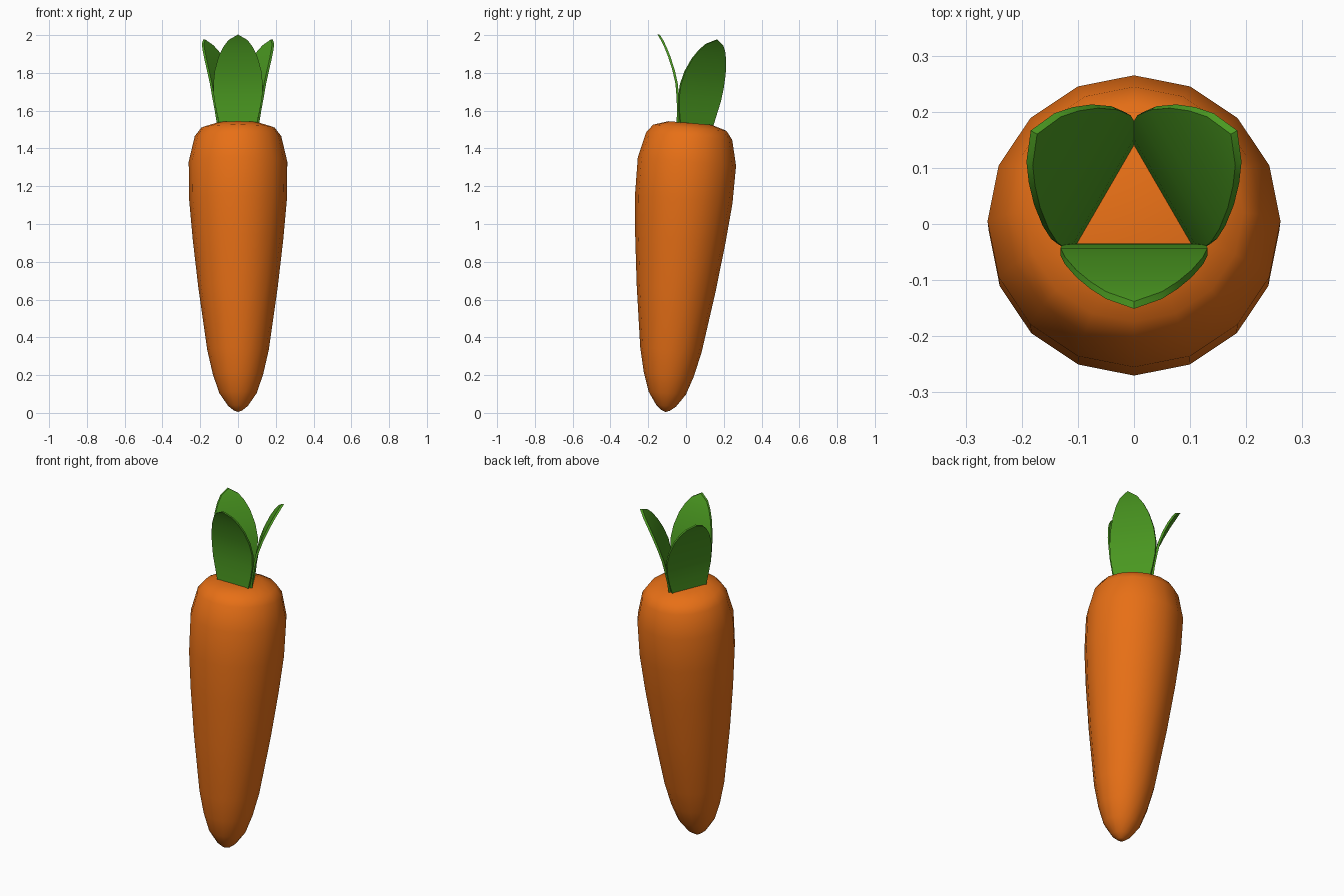
import bpy, bmesh, math
from mathutils import Matrix

if "Cube" in bpy.data.objects:
    bpy.data.objects.remove(bpy.data.objects["Cube"])

# The whole carrot leans slightly towards the back
LEAN = Matrix.Translation((0, -0.108, 0.005)) @ Matrix.Rotation(-0.085, 4, 'X')


def material(name, color):
    m = bpy.data.materials.new(name)
    m.diffuse_color = color
    m.use_nodes = True
    m.node_tree.nodes["Principled BSDF"].inputs["Base Color"].default_value = m.diffuse_color
    return m


def finish(bm, name, mat, matrix, angle):
    bmesh.ops.recalc_face_normals(bm, faces=bm.faces[:])
    bm.transform(matrix)
    me = bpy.data.meshes.new(name)
    bm.to_mesh(me)
    bm.free()
    me.materials.append(mat)
    ob = bpy.data.objects.new(name, me)
    bpy.context.collection.objects.link(ob)
    bpy.ops.object.select_all(action='DESELECT')
    ob.select_set(True)
    bpy.context.view_layer.objects.active = ob
    bpy.ops.object.shade_smooth_by_angle(angle=math.radians(angle))


orange = material("orange", (0.80, 0.16, 0.008, 1))
green = material("green", (0.07, 0.32, 0.015, 1))

# Root: 16-sided turned profile (radius, height)
SIDES = 16
profile = [(0.022, 0.008), (0.052, 0.032), (0.099, 0.10), (0.133, 0.20),
           (0.163, 0.33), (0.21, 0.66), (0.24, 0.92), (0.259, 1.13),
           (0.261, 1.33), (0.229, 1.465), (0.195, 1.51), (0.115, 1.535)]
bm = bmesh.new()
rings = []
for r, z in profile:
    rings.append([bm.verts.new((r * math.cos(math.tau * i / SIDES),
                                r * math.sin(math.tau * i / SIDES), z))
                  for i in range(SIDES)])
tip = bm.verts.new((0, 0, 0))
for i in range(SIDES):
    j = (i + 1) % SIDES
    bm.faces.new((tip, rings[0][j], rings[0][i]))
    for a, b in zip(rings, rings[1:]):
        bm.faces.new((a[i], a[j], b[j], b[i]))
bm.faces.new(rings[-1])
finish(bm, "carrot_root", orange, LEAN, 50)

# Leaves: (height above crown, half width, outward bend)
rows = [(-0.02, 0.097, 0.0), (0.06, 0.115, 0.004), (0.13, 0.128, 0.012),
        (0.20, 0.131, 0.024), (0.27, 0.123, 0.046), (0.34, 0.103, 0.075),
        (0.39, 0.078, 0.10), (0.425, 0.05, 0.121)]
T = 0.0065
for k, name in enumerate(("front_leaf", "right_leaf", "left_leaf")):
    bm = bmesh.new()
    sides = []
    for s in (-T, T):
        loop = [bm.verts.new((-w, -0.065 - b - s, 1.535 + h)) for h, w, b in rows]
        loop.append(bm.verts.new((0, -0.065 - 0.141 - s, 1.535 + 0.452)))
        loop += [bm.verts.new((w, -0.065 - b - s, 1.535 + h))
                 for h, w, b in reversed(rows)]
        n = len(loop)
        for i in range(len(rows) - 1):
            bm.faces.new((loop[i], loop[i + 1], loop[n - 2 - i], loop[n - 1 - i]))
        m = len(rows)
        bm.faces.new((loop[m - 1], loop[m], loop[m + 1]))
        sides.append(loop)
    # rim joining the inner and outer faces
    a, b = sides
    for i in range(n):
        j = (i + 1) % n
        bm.faces.new((a[i], a[j], b[j], b[i]))
    finish(bm, name, green, LEAN @ Matrix.Rotation(math.tau * k / 3, 4, 'Z'), 40)
